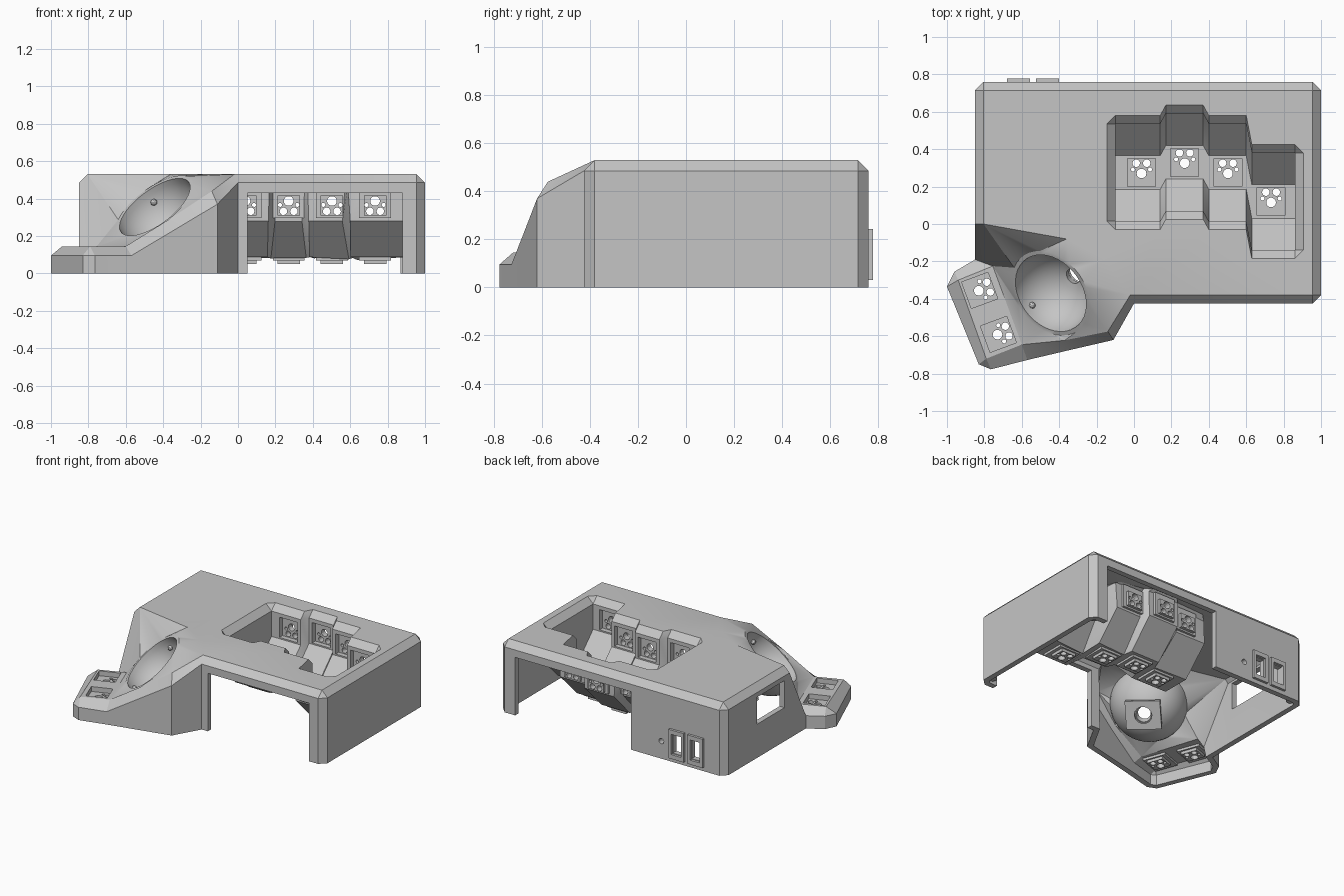
import bpy, bmesh
from math import pi, sin, cos, atan2
from mathutils import Vector, Matrix

if "Cube" in bpy.data.objects:
    bpy.data.objects.remove(bpy.data.objects["Cube"])

grey = bpy.data.materials.new("plain grey")
grey.use_nodes = True
grey.diffuse_color = (0.56, 0.56, 0.56, 1)
grey.node_tree.nodes["Principled BSDF"].inputs["Base Color"].default_value = (0.56, 0.56, 0.56, 1)


class Builder:
    """Mesh under construction whose vertices are shared by position."""

    def __init__(self):
        self.bm, self.cache = bmesh.new(), {}

    def vert(self, p):
        key = tuple(round(c, 4) for c in p)
        if key not in self.cache:
            self.cache[key] = self.bm.verts.new(p)
        return self.cache[key]

    def face(self, *points):
        verts = list(dict.fromkeys(self.vert(p) for p in points))
        if len(verts) > 2:
            self.bm.faces.new(verts)

    def panel(self, normal, *loops):
        """Flat face bounded by the first loop, with the other loops as holes."""
        edges = []
        for loop in loops:
            verts = [self.vert(p) for p in loop]
            for a, b in zip(verts, verts[1:] + verts[:1]):
                edges.append(self.bm.edges.get((a, b)) or self.bm.edges.new((a, b)))
        bmesh.ops.triangle_fill(self.bm, edges=edges, normal=normal, use_beauty=True)

    def mesh(self, name):
        data = bpy.data.meshes.new(name)
        self.bm.to_mesh(data)
        self.bm.free()
        data.materials.append(grey)
        return data


def add(name, data, matrix=None):
    ob = bpy.data.objects.new(name, data)
    bpy.context.scene.collection.objects.link(ob)
    if matrix:
        ob.matrix_world = matrix
    return ob


def rect(x0, x1, y0, y1):
    return [(x0, y0), (x1, y0), (x1, y1), (x0, y1)]


def circle(x, y, r, n=14):
    return [(x + r * cos(2 * pi * i / n), y + r * sin(2 * pi * i / n)) for i in range(n)]


def slab_mesh(name, layers, holes):
    """Stacked perforated plates: each layer is (rectangle, low z, high z)."""
    out = Builder()
    for outline, low, high in layers:
        part = Builder()
        part.panel((0, 0, 1), *[[(x, y, low) for x, y in loop] for loop in [outline] + holes])
        ext = bmesh.ops.extrude_face_region(part.bm, geom=part.bm.faces[:])["geom"]
        bmesh.ops.translate(part.bm, vec=(0, 0, high - low),
                            verts=[g for g in ext if isinstance(g, bmesh.types.BMVert)])
        bmesh.ops.recalc_face_normals(part.bm, faces=part.bm.faces)
        data = part.mesh("layer")
        out.bm.from_mesh(data)
        bpy.data.meshes.remove(data)
    return out.mesh(name)


def frame(loc, up, normal):
    """Placement matrix from a position, an in-plane up direction and a normal."""
    n, v = Vector(normal).normalized(), Vector(up).normalized()
    m = Matrix((v.cross(n), v, n)).transposed().to_4x4()
    m.translation = Vector(loc)
    return m


TOP, SHOULDER, INSET, KEY = 0.53, 0.485, 0.045, 0.075
shell = Builder()
sockets = []

# Outline of the case: x, y, shoulder height and the upper point its chamfer runs to
T0, T1, T2 = (-0.805, 0.715, TOP), (0.955, 0.715, TOP), (0.955, -0.38, TOP)
T3, T4 = (-0.02, -0.38, TOP), (-0.805, 0, TOP)
M1, M2 = (-0.36, -0.08, TOP), (-0.16, -0.19, TOP)
Q, S, R = (-0.14, -0.575, 0.44), (-0.37, -0.622, 0.288), (-0.60, -0.645, 0.145)
K1, K2, K3 = (-0.79, -0.72, 0.145), (-0.94, -0.30, 0.145), (-0.755, -0.225, 0.145)
outline = [(-0.85, 0.715, SHOULDER, T0), (-0.805, 0.76, SHOULDER, T0),
           (0.955, 0.76, SHOULDER, T1), (1.0, 0.715, SHOULDER, T1),
           (1.0, -0.38, SHOULDER, T2), (0.955, -0.425, SHOULDER, T2),
           (0, -0.425, SHOULDER, T3), (-0.11, -0.62, 0.37, Q), (-0.34, -0.673, 0.2325, S),
           (-0.57, -0.727, 0.095, R), (-0.765, -0.777, 0.095, K1), (-0.83, -0.75, 0.095, K1),
           (-1.0, -0.335, 0.095, K2), (-0.96, -0.255, 0.095, K2),
           (-0.85, -0.19, 0.095, K3), (-0.85, 0, SHOULDER, T4)]

# Openings in the walls, keyed by wall index
ports = [(-0.6175, 0.137), (-0.4625, 0.137)]
notches = {1: (-0.08, 0.87, 0.76), 5: (0.88, 0.05, -0.425)}
back_holes = [rect(x - 0.038, x + 0.038, z - 0.07, z + 0.07) for x, z in ports]
back_holes.append(circle(-0.33, 0.13, 0.02))
wall_holes = {1: [[(x, 0.76, z) for x, z in h] for h in back_holes],
              15: [[(-0.85, y, z) for y, z in rect(0.06, 0.38, 0.25, 0.45)]]}

# Walls and chamfers
for i, (x, y, z, up) in enumerate(outline):
    x2, y2, z2, up2 = outline[(i + 1) % len(outline)]
    loop = [(x, y, 0), (x2, y2, 0), (x2, y2, z2), (x, y, z)]
    if i in notches:
        a, b, wy = notches[i]
        loop[1:1] = [(a, wy, 0), (a, wy, 0.43), (b, wy, 0.43), (b, wy, 0)]
    if i in notches or i in wall_holes:
        shell.panel((y - y2, x2 - x, 0), loop, *wall_holes.get(i, []))
    else:
        shell.face(*loop)
    shell.face((x, y, z), (x2, y2, z2), up2, up)

# Finger well: a lofted trough with stepped columns
stations = [(-0.10, 0.275), (0.14, 0.275), (0.17, 0.33), (0.37, 0.33),
            (0.40, 0.275), (0.60, 0.275), (0.63, 0.12), (0.86, 0.12)]
half = [(0.305, TOP), (0.26, SHOULDER), (0.26, 0.297), (0.09, 0.127)]
profile = half + [(-d, z) for d, z in reversed(half)]
for s in range(7):
    (xa, ca), (xb, cb) = stations[s], stations[s + 1]
    key_x = 0.04 + 0.231 * (s // 2)
    for k in range(7):
        (d1, z1), (d2, z2) = profile[k], profile[k + 1]
        quad = [(xa, ca + d1, z1), (xb, cb + d1, z1), (xb, cb + d2, z2), (xa, ca + d2, z2)]
        if s % 2 == 0 and k == 3:
            hole = [(x, y, z1) for x, y in rect(key_x - KEY, key_x + KEY, ca - KEY, ca + KEY)]
            shell.panel((0, 0, 1), quad, hole)
            sockets.append(frame((key_x, ca, z1), (0, 1, 0), (0, 0, 1)))
        elif s % 2 == 0 and k in (1, 5):
            zc = 0.382
            hole = [(x, ca + d1, z) for x, z in rect(key_x - KEY, key_x + KEY, zc - KEY, zc + KEY)]
            shell.panel((0, 1, 0), quad, hole)
            sockets.append(frame((key_x, ca + d1, zc), (0, 0, -1), (0, -d1, 0)))
        else:
            shell.face(*quad)

# End walls of the well and their chamfers
for (x, c), out in ((stations[0], -INSET), (stations[-1], INSET)):
    shell.face(*[(x, c + d, z) for d, z in profile[1:7]])
    shell.face((x + out, c + 0.26, TOP), (x + out, c - 0.26, TOP),
               (x, c - 0.26, SHOULDER), (x, c + 0.26, SHOULDER))
    for sg in (1, -1):
        shell.face((x + out, c + sg * 0.26, TOP), (x, c + sg * 0.305, TOP), (x, c + sg * 0.26, SHOULDER))

# Top plate around the well
(xa, ca), (xb, cb) = stations[0], stations[-1]
rim = [(xa - INSET, ca - 0.26, TOP), (xa - INSET, ca + 0.26, TOP)]
rim += [(x, c + 0.305, TOP) for x, c in stations]
rim += [(xb + INSET, cb + 0.26, TOP), (xb + INSET, cb - 0.26, TOP)]
rim += [(x, c - 0.305, TOP) for x, c in reversed(stations)]
shell.panel((0, 0, 1), [T0, T1, T2, T3, M2, M1, T4], rim)

# Thumb key plate
along = (Vector(K3) - Vector(R)).normalized()
across = Vector((along.y, -along.x, 0))
thumb_keys = [Vector((-0.825, -0.355, 0.145)), Vector((-0.725, -0.59, 0.145))]
shell.panel((0, 0, 1), [R, K1, K2, K3],
            *[[p + along * a + across * b for a, b in rect(-KEY, KEY, -KEY, KEY)] for p in thumb_keys])
sockets += [frame(p, across, (0, 0, 1)) for p in thumb_keys]

# Ball cup: tilted hemisphere with a sensor hole at its pole and a narrow flat lip
centre, axis, radius, seg = Vector((-0.445, -0.37, 0.355)), Vector((-0.54, -0.41, 0.73)).normalized(), 0.225, 40
u = axis.orthogonal().normalized()
w = axis.cross(u)


def cup_point(i, t, r=radius):
    a = 2 * pi * (i % seg) / seg
    return centre + r * (cos(t) * (u * cos(a) + w * sin(a)) - sin(t) * axis)


def lip_point(i):
    return cup_point(i, 0, 0.248)


for i in range(seg):
    shell.face(lip_point(i), cup_point(i, 0), cup_point(i + 1, 0), lip_point(i + 1))
    for j in range(10):
        t, t2 = j * 0.138, (j + 1) * 0.138
        shell.face(cup_point(i, t), cup_point(i, t2), cup_point(i + 1, t2), cup_point(i + 1, t))

# Slopes from the cup lip out to the case
border = [T3, M2, M1, T4, K3, R, S, Q]


def bearing(p):
    return atan2(p[1] - centre.y, p[0] - centre.x)


def nearest(p):
    return min(range(len(border)),
               key=lambda j: abs((bearing(p) - bearing(border[j]) + pi) % (2 * pi) - pi))


for i in range(seg):
    a, b = lip_point(i), lip_point(i + 1)
    j = nearest(a)
    shell.face(a, b, border[j])
    while j != nearest(b):
        k = (j + 1) % len(border)
        shell.face(b, border[j], border[k])
        j = k

# Orient and thicken the shell, limiting the inward offset at sharp corners
bmesh.ops.recalc_face_normals(shell.bm, faces=shell.bm.faces)
if max(shell.bm.faces, key=lambda f: f.calc_center_median().z).normal.z < 0:
    bmesh.ops.reverse_faces(shell.bm, faces=shell.bm.faces)
case = add("case_shell", shell.mesh("case_shell"))
count = len(case.data.vertices)
thick = case.modifiers.new("thickness", "SOLIDIFY")
thick.thickness, thick.offset, thick.use_even_offset = 0.04, -1, True
bpy.ops.object.select_all(action="DESELECT")
bpy.context.view_layer.objects.active = case
case.select_set(True)
bpy.ops.object.modifier_apply(modifier="thickness")
verts = case.data.vertices
for i in range(count):
    shift = verts[count + i].co - verts[i].co
    if shift.length > 0.07:
        verts[count + i].co = verts[i].co + shift.normalized() * 0.07
bpy.ops.object.shade_smooth_by_angle(angle=0.5)

# Key sockets with switch holes
pins = [circle(0, -0.005, 0.026)]
for sg in (1, -1):
    pins += [circle(sg * 0.028, 0.05, 0.02), circle(sg * 0.046, 0.016, 0.011)]
socket_mesh = slab_mesh("key_socket", [(rect(-0.085, 0.085, -0.085, 0.085), -0.057, -0.036),
                                       (rect(-0.06, 0.06, -0.034, 0.073), -0.078, -0.057)], pins)
for i, m in enumerate(sockets):
    add(f"key_socket_{i + 1}", socket_mesh, m)

# Sensor mount behind the cup
mount = slab_mesh("sensor_mount", [(rect(-0.12, 0.12, -0.1, 0.1), -0.28, -0.255)], [circle(0, 0, 0.06)])
add("sensor_mount", mount, frame(centre, u, axis))

# Port frames on the back wall
port_mesh = slab_mesh("port_frame", [(rect(-0.0625, 0.0625, -0.107, 0.107), -0.005, 0.018)],
                      [rect(-0.04, 0.04, -0.075, 0.075)])
for i, (x, z) in enumerate(ports):
    add(f"port_frame_{i + 1}", port_mesh, frame((x, 0.76, z), (0, 0, 1), (0, 1, 0)))


# Ball bearings in the cup and screw posts in the corners
def solid(name, loc, make, **kw):
    b = Builder()
    make(b.bm, **kw)
    add(name, b.mesh(name), Matrix.Translation(loc))


for i, d in enumerate([(-0.1, -0.065, -0.19), (-0.005, 0.22, 0.025), (0.205, -0.076, 0.025)]):
    solid(f"bearing_{i + 1}", centre + Vector(d), bmesh.ops.create_icosphere, subdivisions=2, radius=0.018)
for i, (x, y) in enumerate([(0.935, -0.36), (0.935, 0.695), (-0.785, 0.695)]):
    solid(f"screw_post_{i + 1}", (x, y, 0.045), bmesh.ops.create_cone, cap_ends=True, segments=12,
          radius1=0.028, radius2=0.028, depth=0.05)
